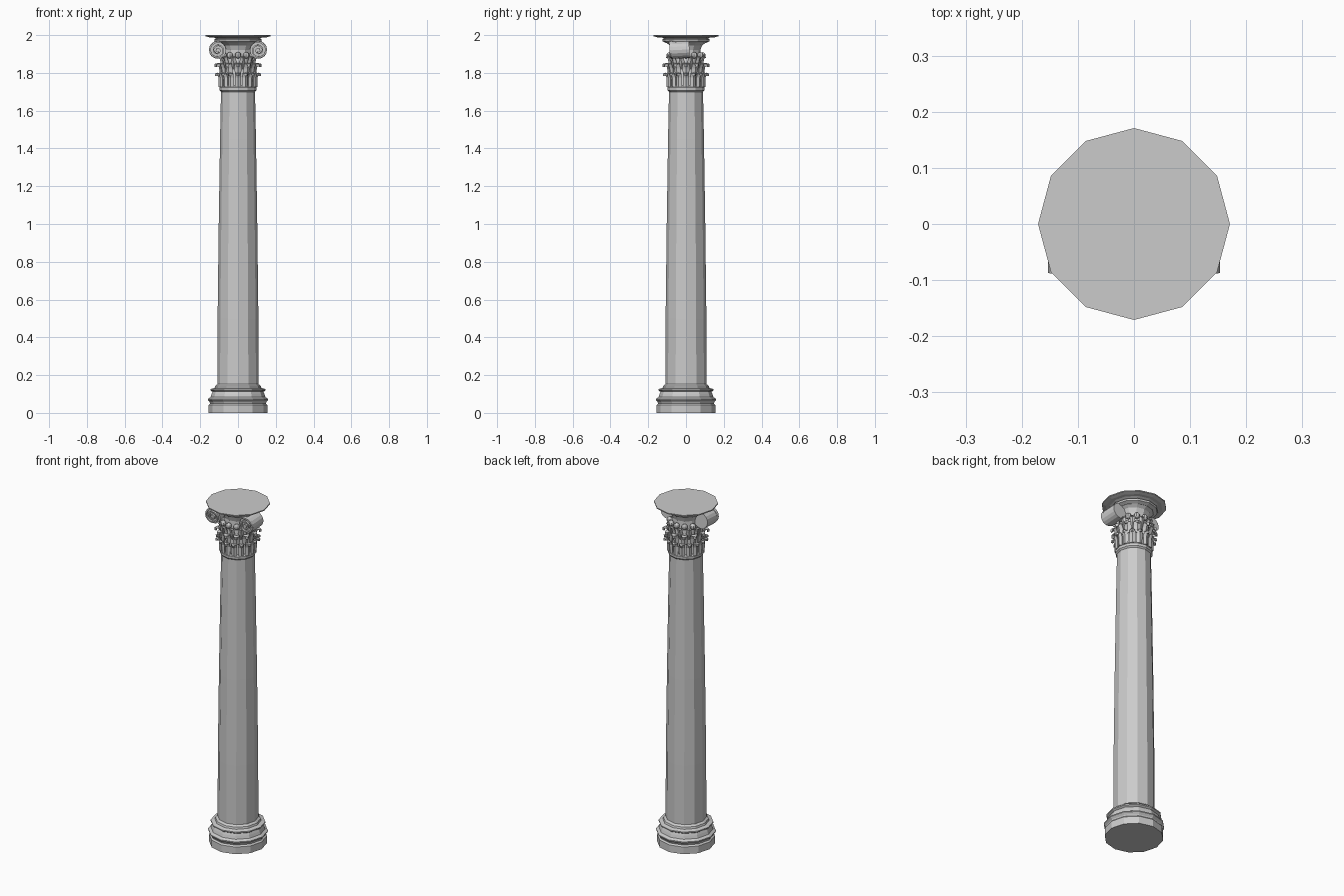
import bpy, bmesh
from math import sin, cos, pi, radians
from mathutils import Matrix, Vector

if "Cube" in bpy.data.objects:
    bpy.data.objects.remove(bpy.data.objects["Cube"])


def make_object(name, bm):
    bmesh.ops.recalc_face_normals(bm, faces=bm.faces)
    mesh = bpy.data.meshes.new(name)
    bm.to_mesh(mesh)
    bm.free()
    ob = bpy.data.objects.new(name, mesh)
    bpy.context.collection.objects.link(ob)
    return ob


def lathe(name, profile, sides=12):
    """Closed faceted turning from (radius, height) pairs."""
    bm = bmesh.new()
    rings = [[bm.verts.new((r * cos(2 * pi * i / sides), r * sin(2 * pi * i / sides), z))
              for i in range(sides)] for r, z in profile]
    for a, b in zip(rings, rings[1:]):
        for i in range(sides):
            j = (i + 1) % sides
            bm.faces.new((a[i], a[j], b[j], b[i]))
    bm.faces.new(rings[0])
    bm.faces.new(rings[-1])
    return make_object(name, bm)


def leaf_ring(name, count, path, offset=0.0, thickness=0.006):
    """Ring of curling leaves; path rows are (radius, height, half width)."""
    bm = bmesh.new()
    for k in range(count):
        turn = Matrix.Rotation(2 * pi * (k + offset) / count, 4, 'Z')
        rows = []
        for r, z, w in path:
            rows.append([bm.verts.new(turn @ Vector((r + d, s * w, z)))
                         for s, d in ((-1, -0.005), (0, 0.003), (1, -0.005))])
        for a, b in zip(rows, rows[1:]):
            for i in range(2):
                bm.faces.new((a[i], a[i + 1], b[i + 1], b[i]))
    ob = make_object(name, bm)
    mod = ob.modifiers.new("thickness", 'SOLIDIFY')
    mod.thickness = thickness
    mod.offset = 0
    return ob


def bead_ring(name, count, radius, z, size, offset=0.0):
    bm = bmesh.new()
    for k in range(count):
        a = 2 * pi * (k + offset) / count
        bmesh.ops.create_uvsphere(bm, u_segments=8, v_segments=6, radius=size,
                                  matrix=Matrix.Translation((radius * cos(a), radius * sin(a), z)))
    return make_object(name, bm)


def volute(name, side):
    """Scroll: recessed drum, spiral band on the front, central eye."""
    cx, cz, rad = 0.108, 1.922, 0.048
    bm = bmesh.new()
    rot = Matrix.Rotation(radians(90), 4, 'X')

    def drum(r, y0, y1):
        bmesh.ops.create_cone(bm, cap_ends=True, segments=16, radius1=r, radius2=r, depth=y1 - y0,
                              matrix=Matrix.Translation((cx, (y0 + y1) / 2, cz)) @ rot)
    drum(rad - 0.003, -0.076, 0.018)
    drum(0.010, -0.088, -0.07)
    steps = 32
    prev = None
    for i in range(steps + 1):
        t = i / steps
        a = radians(115) - t * 4 * pi
        ro = (rad + 0.003) * (1 - t) + 0.012 * t
        ri = ro - 0.009 + 0.003 * t
        cur = [bm.verts.new((cx + r * cos(a), y, cz + r * sin(a)))
               for r, y in ((ro, -0.087), (ri, -0.087), (ri, -0.07), (ro, -0.07))]
        if prev:
            for j in range(4):
                bm.faces.new((prev[j], prev[(j + 1) % 4], cur[(j + 1) % 4], cur[j]))
        else:
            bm.faces.new(cur)
        prev = cur
    bm.faces.new(prev)
    # mirror to the other side and tip slightly
    bmesh.ops.transform(bm, matrix=Matrix.Diagonal((side, 1, 1, 1)), verts=bm.verts)
    pivot = Vector((side * cx, -0.03, cz))
    bmesh.ops.rotate(bm, verts=bm.verts, cent=pivot, matrix=Matrix.Rotation(radians(3), 3, 'X'))
    return make_object(name, bm)


# moulded base
lathe("base", [(0.155, 0), (0.155, 0.042), (0.147, 0.05), (0.15, 0.057), (0.16, 0.068),
               (0.16, 0.074), (0.145, 0.083), (0.14, 0.1), (0.135, 0.112), (0.146, 0.119),
               (0.146, 0.126), (0.124, 0.132), (0.121, 0.143), (0.109, 0.152)])

# tapered shaft with its neck ring
lathe("shaft", [(0.109, 0.14), (0.108, 0.5), (0.102, 1.0), (0.095, 1.45), (0.09, 1.705)])
lathe("neck_ring", [(0.09, 1.70), (0.098, 1.708), (0.099, 1.722), (0.09, 1.732)])

# capital core flaring to a bowl
lathe("capital_bell", [(0.088, 1.72), (0.084, 1.82), (0.078, 1.88), (0.076, 1.92),
                       (0.085, 1.945), (0.105, 1.96), (0.095, 1.97)])

# two rows of curling leaves
leaf_ring("lower_leaves", 16, [(0.096, 1.726, 0.013), (0.097, 1.775, 0.015), (0.106, 1.798, 0.014),
                               (0.116, 1.795, 0.009), (0.115, 1.785, 0.005)])
leaf_ring("upper_leaves", 12, [(0.09, 1.79, 0.014), (0.094, 1.825, 0.018), (0.104, 1.85, 0.018),
                               (0.119, 1.846, 0.011), (0.119, 1.832, 0.006)])
leaf_ring("stem_leaves", 12, [(0.084, 1.82, 0.008), (0.09, 1.86, 0.013), (0.1, 1.885, 0.012),
                              (0.105, 1.88, 0.007)], 0.5)
bead_ring("buds", 12, 0.087, 1.893, 0.017)

# paired front scrolls
volute("left_scroll", -1)
volute("right_scroll", 1)

# moulding and thin plate on top
lathe("top_moulding", [(0.105, 1.958), (0.123, 1.966), (0.126, 1.976), (0.116, 1.982),
                       (0.13, 1.988), (0.13, 1.992)])
lathe("top_plate", [(0.15, 1.988), (0.171, 1.994), (0.171, 2.0)])
